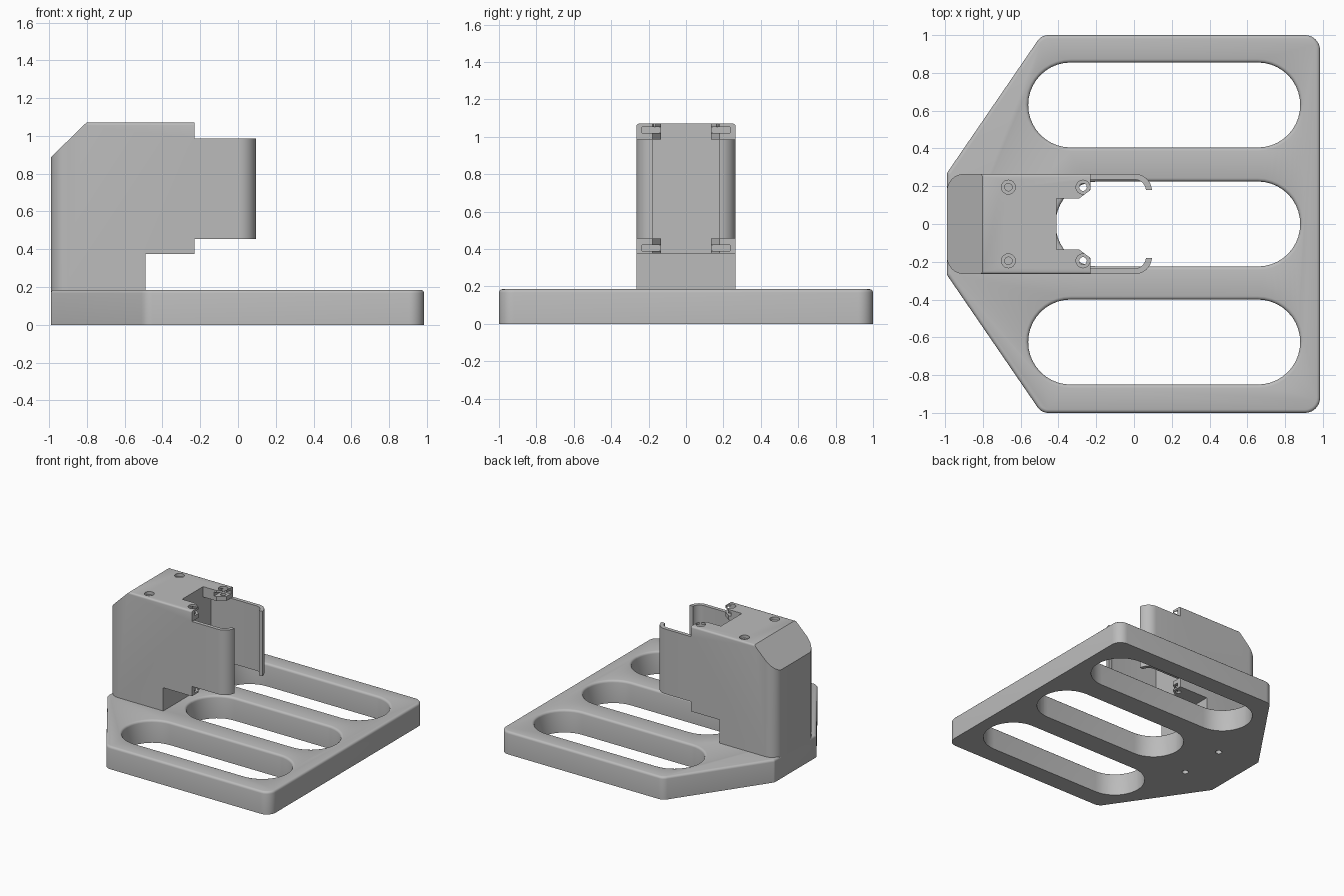
import bpy, bmesh, math
from mathutils import Vector

if "Cube" in bpy.data.objects:
    bpy.data.objects.remove(bpy.data.objects["Cube"], do_unlink=True)

grey = bpy.data.materials.new("plain grey")
grey.use_nodes = True
grey.diffuse_color = (0.5, 0.5, 0.5, 1)
grey.node_tree.nodes["Principled BSDF"].inputs["Base Color"].default_value = (0.5, 0.5, 0.5, 1)


def rounded(corners, steps=10):
    """Outline with an arc at every (x, y, radius) corner."""
    out = []
    n = len(corners)
    for i, (x, y, r) in enumerate(corners):
        p = Vector((x, y))
        if r == 0:
            out.append(p)
            continue
        a = (Vector(corners[i - 1][:2]) - p).normalized()
        b = (Vector(corners[(i + 1) % n][:2]) - p).normalized()
        half = a.angle(b) / 2
        centre = p + (a + b).normalized() * r / math.sin(half)
        start = p + a * r / math.tan(half) - centre
        end = p + b * r / math.tan(half) - centre
        sweep = math.pi - 2 * half
        for k in range(steps + 1):
            t = k / steps
            v = (start * math.sin((1 - t) * sweep) + end * math.sin(t * sweep)) / math.sin(sweep)
            out.append(centre + v)
    return out


def rect(x0, x1, y0, y1, r=0):
    return rounded([(x0, y0, r), (x1, y0, r), (x1, y1, r), (x0, y1, r)])


def circle(x, y, r, n=24):
    return [Vector((x + r * math.cos(2 * math.pi * k / n), y + r * math.sin(2 * math.pi * k / n)))
            for k in range(n)]


def prism(name, outline, low, high, axis="z"):
    """Extrude an outline along z, or an x-z outline along y."""
    bm = bmesh.new()
    place = (lambda p, h: (p.x, p.y, h)) if axis == "z" else (lambda p, h: (p.x, h, p.y))
    face = bm.faces.new([bm.verts.new(place(p, low)) for p in outline])
    top = bmesh.ops.extrude_face_region(bm, geom=[face])["geom"]
    shift = Vector(place(Vector((0, 0)), high - low))
    bmesh.ops.translate(bm, verts=[g for g in top if isinstance(g, bmesh.types.BMVert)], vec=shift)
    bmesh.ops.recalc_face_normals(bm, faces=bm.faces)
    mesh = bpy.data.meshes.new(name)
    bm.to_mesh(mesh)
    bm.free()
    mesh.materials.append(grey)
    obj = bpy.data.objects.new(name, mesh)
    bpy.context.collection.objects.link(obj)
    return obj


def cut(obj, outline, low, high, axis="z"):
    cutter = prism("cutter", outline, low, high, axis)
    cutter.hide_render = True
    mod = obj.modifiers.new("cut", "BOOLEAN")
    mod.operation, mod.solver, mod.object = "DIFFERENCE", "EXACT", cutter
    bpy.context.view_layer.objects.active = obj
    bpy.ops.object.modifier_apply(modifier=mod.name)
    bpy.data.objects.remove(cutter, do_unlink=True)


def soften_top(obj, z, width):
    bm = bmesh.new()
    bm.from_mesh(obj.data)
    edges = [e for e in bm.edges if all(abs(v.co.z - z) < 1e-4 for v in e.verts)
             and len(e.link_faces) == 2 and e.calc_face_angle() > 0.5]
    bmesh.ops.bevel(bm, geom=edges, offset=width, segments=3, profile=0.5, affect="EDGES")
    bm.to_mesh(obj.data)
    bm.free()


# Base plate with three long slots
BASE_TOP = 0.185
base = prism("base_plate", rounded([
    (-0.99, -0.27, 0.03), (-0.49, -1, 0.07), (0.985, -1, 0.08),
    (0.985, 1, 0.08), (-0.49, 1, 0.07), (-0.99, 0.27, 0.03)]), 0, BASE_TOP)
for y, x0 in ((-0.625, -0.56), (0, -0.415), (0.63, -0.56)):
    cut(base, rect(x0, 0.88, y - 0.225, y + 0.225, 0.2245), -0.1, 0.4)
soften_top(base, BASE_TOP, 0.018)

# Upright holder, from one rounded block
TOP = 1.07
holder = prism("holder", rect(-0.99, 0.095, -0.265, 0.265, 0.09), 0.165, TOP)
soften_top(holder, TOP, 0.014)

# Sloped back top, foot step and the short clasp arms
V = lambda *pts: [Vector(p) for p in pts]
cut(holder, V((-1.09, 0.79), (-0.71, 1.16), (-1.09, 1.16)), -1, 1, "y")
cut(holder, V((-0.49, 0), (0.3, 0), (0.3, 0.455), (-0.23, 0.455), (-0.23, 0.375), (-0.49, 0.375)), -1, 1, "y")
cut(holder, rect(-0.23, 0.3, 0.985, 1.3), -1, 1, "y")

# Inner bay, front opening between the curled arms
cut(holder, rounded([(-0.41, -0.235, 0), (0.063, -0.235, 0.06),
                     (0.063, 0.235, 0.06), (-0.41, 0.235, 0)]), 0.455, 0.985)
cut(holder, rect(0, 0.3, -0.18, 0.18), 0.3, 1.2)

# Notch through the upper and lower shelves
cut(holder, V((-0.41, -0.135), (-0.29, -0.135), (-0.23, -0.18), (-0.1, -0.18),
              (-0.1, 0.18), (-0.23, 0.18), (-0.29, 0.135), (-0.41, 0.135)), 0.3, 1.2)

# Screw holes and ear grooves on both sides
for side in (-1, 1):
    y = 0.195 * side
    for x, depth in ((-0.27, 0.3), (-0.665, 0.9)):
        cut(holder, circle(x, y, 0.037), TOP - 0.025, 1.2)
        cut(holder, circle(x, y, 0.02), depth, 1.2)
    cut(base, circle(-0.665, y, 0.024), -0.1, 0.15)
    lo, hi = sorted((0.12 * side, 0.235 * side))
    for z in (0.39, 1.02):
        cut(holder, rect(-0.31, -0.1, lo, hi), z, z + 0.032)

for obj in (base, holder):
    bpy.ops.object.select_all(action="DESELECT")
    obj.select_set(True)
    bpy.context.view_layer.objects.active = obj
    bpy.ops.object.shade_smooth_by_angle(angle=math.radians(35))
